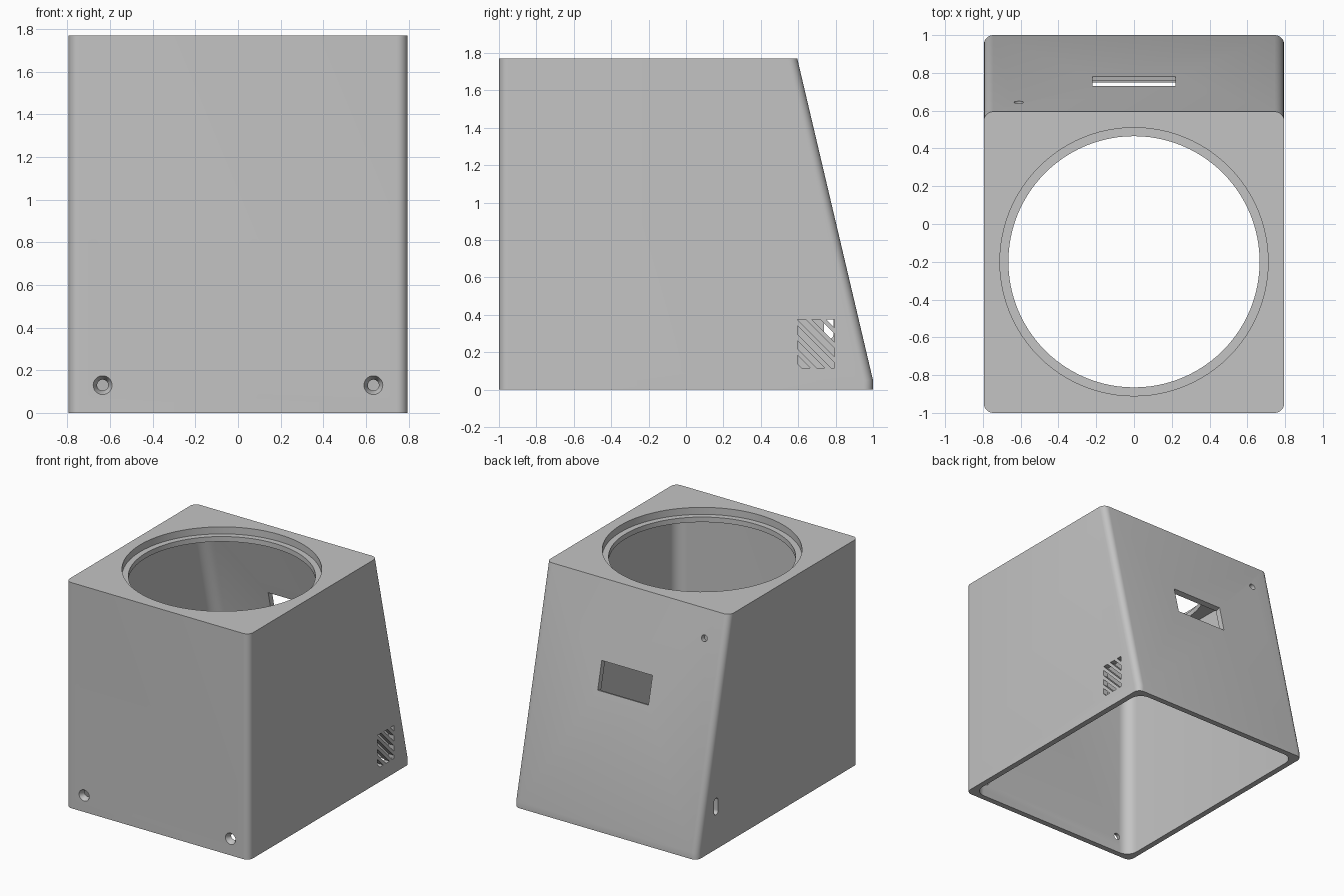
import bpy, bmesh, math
from mathutils import Vector, Matrix

cube = bpy.data.objects.get("Cube")
if cube:
    bpy.data.objects.remove(cube, do_unlink=True)

grey = bpy.data.materials.new("light_grey")
grey.use_nodes = True
grey.diffuse_color = (0.55, 0.55, 0.55, 1)
grey.node_tree.nodes["Principled BSDF"].inputs["Base Color"].default_value = (0.55, 0.55, 0.55, 1)

HALF, TOP, KNEE, BACK_TOP, WALL = 0.795, 1.77, 0.05, 0.595, 0.045
SLOPE = (1 - BACK_TOP) / (TOP - KNEE)
TILT = math.atan(SLOPE)


def back_y(z):
    return 1 - max(0, z - KNEE) * SLOPE


def finish(bm, name):
    bmesh.ops.recalc_face_normals(bm, faces=bm.faces)
    mesh = bpy.data.meshes.new(name)
    bm.to_mesh(mesh)
    bm.free()
    mesh.materials.append(grey)
    obj = bpy.data.objects.new(name, mesh)
    bpy.context.collection.objects.link(obj)
    return obj


def rounded_rect(half, front, back, radius, steps=8):
    points = []
    corners = [(half, back), (-half, back), (-half, front), (half, front)]
    for i, (x, y) in enumerate(corners):
        cx = x - math.copysign(radius, x)
        cy = y - radius if i < 2 else y + radius
        for k in range(steps + 1):
            a = math.pi / 2 * (i + k / steps)
            points.append((cx + radius * math.cos(a), cy + radius * math.sin(a)))
    return points


def tapered_body(name, levels, inset, radius):
    # Loft of rounded rectangles whose back edge follows the slope
    bm = bmesh.new()
    rings = []
    for z in levels:
        pts = rounded_rect(HALF - inset, -1 + inset, back_y(z) - inset, radius)
        rings.append([bm.verts.new((x, y, z)) for x, y in pts])
    bm.faces.new(rings[0])
    bm.faces.new(rings[-1])
    n = len(rings[0])
    for low, high in zip(rings, rings[1:]):
        for i in range(n):
            j = (i + 1) % n
            bm.faces.new((low[i], low[j], high[j], high[i]))
    return finish(bm, name)


def cylinder(name, centre, r1, r2, depth, rot=Matrix(), segments=32):
    bm = bmesh.new()
    bmesh.ops.create_cone(bm, cap_ends=True, segments=segments, radius1=r1, radius2=r2,
                          depth=depth, matrix=Matrix.Translation(centre) @ rot)
    return finish(bm, name)


def box(name, centre, size, rot=Matrix()):
    bm = bmesh.new()
    bmesh.ops.create_cube(bm, size=1, matrix=Matrix.Translation(centre) @ rot @ Matrix.Diagonal((*size, 1)))
    return finish(bm, name)


def vent_slot(name, a, b, y0, y1, z0, z1):
    # Rectangle trimmed to one diagonal band, then pushed through the wall
    bm = bmesh.new()
    x = HALF - 0.15
    bm.faces.new([bm.verts.new((x, y, z)) for y, z in ((y0, z0), (y1, z0), (y1, z1), (y0, z1))])
    for offset, sign in ((a, -1), (b, 1)):
        bmesh.ops.bisect_plane(bm, geom=bm.verts[:] + bm.edges[:] + bm.faces[:],
                               plane_co=(x, y0 + offset, z1), plane_no=(0, sign, sign), clear_outer=True)
    out = bmesh.ops.extrude_face_region(bm, geom=bm.faces[:])["geom"]
    bmesh.ops.translate(bm, vec=(0.3, 0, 0), verts=[v for v in out if isinstance(v, bmesh.types.BMVert)])
    return finish(bm, name)


def cut(target, cutter):
    mod = target.modifiers.new("cut", 'BOOLEAN')
    mod.operation, mod.solver, mod.object = 'DIFFERENCE', 'EXACT', cutter
    bpy.context.view_layer.objects.active = target
    bpy.ops.object.modifier_apply(modifier=mod.name)
    bpy.data.objects.remove(cutter, do_unlink=True)


# Shell with open bottom and sloped back
housing = tapered_body("housing", (0, KNEE, TOP), 0, 0.05)
cut(housing, tapered_body("cavity", (-0.1, KNEE, TOP - 0.095), WALL, 0.09))

# Round top opening with a stepped ledge
cut(housing, cylinder("top_recess", (0, -0.2, TOP), 0.71, 0.71, 0.11, segments=96))
cut(housing, cylinder("top_opening", (0, -0.2, TOP), 0.665, 0.665, 0.4, segments=96))

# Display window in the back, with the wall thinned behind its lower edge
lean = Matrix.Rotation(TILT, 4, 'X')
z = 1.09
outward = Vector((0, math.cos(TILT), math.sin(TILT)))
surface = Vector((0, back_y(z), z))
cut(housing, box("window", surface, (0.44, 0.3, 0.22), lean))
cut(housing, box("window_pocket", surface - outward * 0.066 - Vector((0, 0, 0.03)),
                 (0.44, 0.1, 0.26), lean))

# Small round hole high on the back
z = 1.56
cut(housing, cylinder("back_hole", (-0.61, back_y(z), z), 0.025, 0.025, 0.3,
                      lean @ Matrix.Rotation(math.pi / 2, 4, 'X')))

# Countersunk screw holes low on the front
along_y = Matrix.Rotation(-math.pi / 2, 4, 'X')
for side in (-1, 1):
    x = side * 0.635
    cut(housing, cylinder("screw_hole", (x, -1, 0.13), 0.026, 0.026, 0.25, along_y))
    cut(housing, cylinder("countersink", (x, -0.99, 0.13), 0.052, 0.026, 0.05, along_y))

# Diagonal vent slots on one side
for i in range(-3, 3):
    start = i * 0.078
    cut(housing, vent_slot("vent", start, start + 0.045, 0.595, 0.795, 0.115, 0.375))

# Upright slot on the opposite side, with rounded ends
along_x = Matrix.Rotation(math.pi / 2, 4, 'Y')
slot = box("side_slot", (-HALF, 0.763, 0.335), (0.3, 0.05, 0.08))
cut(housing, slot)
for z in (0.295, 0.375):
    cut(housing, cylinder("slot_end", (-HALF, 0.763, z), 0.025, 0.025, 0.3, along_x))

bpy.ops.object.select_all(action='DESELECT')
housing.select_set(True)
bpy.context.view_layer.objects.active = housing
bpy.ops.object.shade_smooth_by_angle(angle=math.radians(30))
